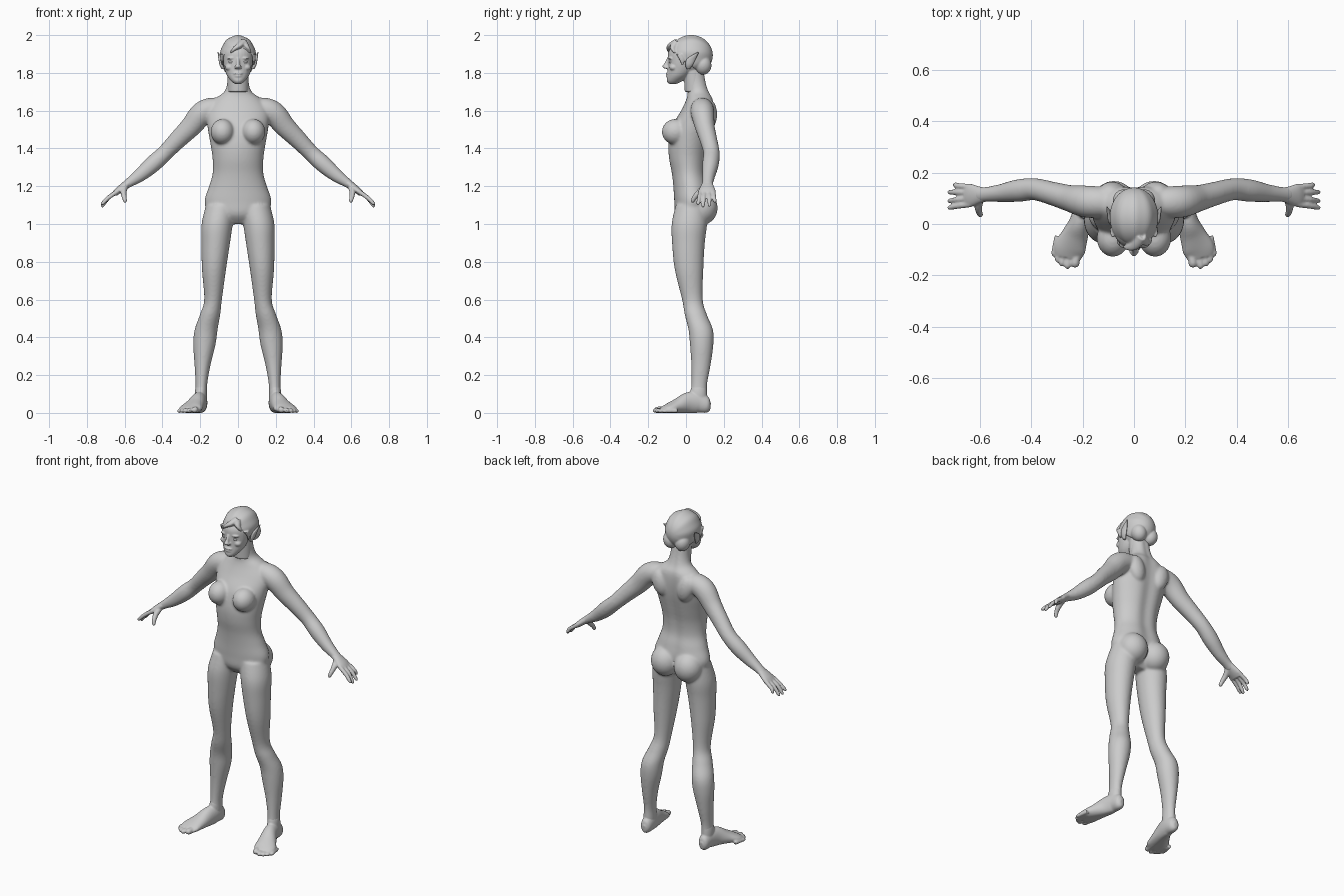
import bpy, bmesh, math
from mathutils import Vector, Matrix

skin = bpy.data.materials.new("plain_grey")
skin.diffuse_color = (0.6, 0.6, 0.6, 1)


def spline(rings, steps):
    """Catmull-Rom interpolation of (x, y, z, radius_a, radius_b) rings."""
    out = []
    for i in range(len(rings) - 1):
        p0, p3 = rings[max(i - 1, 0)], rings[min(i + 2, len(rings) - 1)]
        for k in range(steps):
            t = k / steps
            out.append([0.5 * (2 * b + (c - a) * t + (2 * a - 5 * b + 4 * c - d) * t * t
                               + (3 * b - a - 3 * c + d) * t ** 3)
                        for a, b, c, d in zip(p0, rings[i], rings[i + 1], p3)])
    return out + [list(rings[-1])]


def loft(bm, rings, level=True, both=False, groove=0.0, steps=5, n=28):
    """Skin over rings: level rings are horizontal, others follow the path."""
    rings = spline(rings, steps)
    for s in (1, -1) if both else (1,):
        loops = []
        for i, r in enumerate(rings):
            u, v = Vector((1, 0, 0)), Vector((0, 1, 0))
            if not level:
                t = Vector(rings[min(i + 1, len(rings) - 1)][:3]) - Vector(rings[max(i - 1, 0)][:3])
                u = t.cross(Vector((0, 0, 1))).normalized()
                v = u.cross(t).normalized()
            loop = []
            for k in range(n):
                a = math.tau * k / n
                c, d = math.cos(a), math.sin(a)
                if d > 0:                                # spine hollow
                    d *= 1 - groove * math.exp(-(c / 0.28) ** 2)
                p = Vector(r[:3]) + u * c * max(r[3], .001) + v * d * max(r[4], .001)
                loop.append(bm.verts.new((p.x * s, p.y, max(p.z, 0.0))))
            loops.append(loop)
        for a, b in zip(loops, loops[1:]):
            for k in range(n):
                bm.faces.new((a[k], a[(k + 1) % n], b[(k + 1) % n], b[k]))
        bm.faces.new(loops[0])
        bm.faces.new(loops[-1])


def blob(bm, c, r, both=False, tilt=0.0):
    """Ellipsoid, optionally repeated on the other side."""
    for s in (1, -1) if both else (1,):
        m = (Matrix.Translation((c[0] * s, c[1], c[2])) @ Matrix.Rotation(tilt * s, 4, 'Y')
             @ Matrix.Diagonal((*r, 1)))
        bmesh.ops.create_uvsphere(bm, u_segments=28, v_segments=18, radius=1, matrix=m)


def finish(name, bm, voxel=0, smooth=0):
    bmesh.ops.recalc_face_normals(bm, faces=bm.faces)
    me = bpy.data.meshes.new(name)
    bm.to_mesh(me)
    bm.free()
    for p in me.polygons:
        p.use_smooth = True
    me.materials.append(skin)
    ob = bpy.data.objects.new(name, me)
    bpy.context.collection.objects.link(ob)
    if voxel:
        mod = ob.modifiers.new("fuse", 'REMESH')
        mod.mode, mod.voxel_size, mod.use_smooth_shade = 'VOXEL', voxel, True
        mod = ob.modifiers.new("soften", 'SMOOTH')
        mod.factor, mod.iterations = 0.5, smooth
    return ob


# body: torso and neck
bm = bmesh.new()
loft(bm, [(0, .025, 1.0, .07, .04), (0, .025, 1.05, .15, .08), (0, .035, 1.12, .177, .097),
          (0, .027, 1.2, .153, .094), (0, .015, 1.27, .134, .09), (0, .01, 1.35, .135, .1),
          (0, .018, 1.43, .147, .11), (0, .038, 1.52, .162, .11), (0, .064, 1.6, .165, .09),
          (0, .075, 1.66, .125, .073), (0, .067, 1.70, .073, .058), (0, .055, 1.75, .057, .054),
          (0, .045, 1.82, .055, .052)], groove=0.14, n=48)
blob(bm, (.082, -.056, 1.488), (.063, .072, .068), True)         # chest
blob(bm, (.078, .083, 1.085), (.084, .085, .09), True)           # seat
blob(bm, (.085, .125, 1.58), (.05, .04, .08), True, 0.25)        # shoulder blades
# body: legs
loft(bm, [(.09, .03, 1.1, .08, .085), (.11, .018, 1.0, .083, .094), (.118, .013, .9, .076, .087),
          (.127, .016, .76, .064, .076), (.132, .034, .6, .047, .055), (.148, .052, .52, .054, .059),
          (.169, .078, .44, .061, .065), (.178, .083, .36, .059, .062), (.188, .079, .25, .042, .051),
          (.194, .07, .15, .031, .042), (.196, .066, .08, .032, .046), (.197, .066, .04, .03, .044)],
     both=True)
# body: arms
loft(bm, [(.06, .085, 1.62, .045, .04), (.13, .085, 1.612, .06, .058), (.19, .088, 1.585, .062, .063),
          (.25, .1, 1.515, .052, .056), (.315, .118, 1.45, .046, .049), (.385, .135, 1.378, .043, .043),
          (.45, .13, 1.318, .044, .045), (.52, .12, 1.258, .035, .036), (.578, .115, 1.218, .029, .025),
          (.61, .113, 1.195, .032, .021)], level=False, both=True)
finish("body", bm, 0.0065, 12)

# hands
bm = bmesh.new()
loft(bm, [(.57, .115, 1.223, .026, .021), (.60, .113, 1.203, .033, .02), (.635, .112, 1.176, .045, .018),
          (.655, .112, 1.158, .043, .014)], level=False, both=True)
for base, tip, z in ((.077, .064, 1.1), (.1, .09, 1.088), (.123, .124, 1.092), (.144, .153, 1.112)):
    x = .722 if z < 1.11 else .702
    loft(bm, [(.635, base, 1.175, .012, .012), (.685, (base + tip) / 2, 1.14, .0115, .0115),
              (x - .006, tip, z + .01, .0095, .0095), (x, tip, z, .004, .004)],
         level=False, both=True, n=12)
loft(bm, [(.6, .1, 1.195, .018, .016), (.606, .07, 1.168, .016, .016), (.602, .045, 1.14, .0125, .0125),
          (.597, .035, 1.12, .01, .01), (.595, .032, 1.113, .004, .004)], level=False, both=True, n=12)
finish("hands", bm, 0.0045, 4)

# feet
bm = bmesh.new()
loft(bm, [(.195, .13, .035, .012, .02), (.196, .112, .038, .03, .04), (.198, .065, .055, .036, .056),
          (.21, .01, .052, .041, .056), (.23, -.045, .036, .052, .04), (.25, -.095, .023, .062, .026),
          (.258, -.13, .015, .052, .015)], level=False, both=True)
loft(bm, [(.197, .068, .03, .03, .044), (.197, .066, .1, .032, .045), (.195, .069, .14, .029, .04)],
     both=True)
for x, y, r in ((.23, -.158, .017), (.259, -.164, .0135), (.28, -.154, .0125),
                (.297, -.138, .012), (.311, -.116, .011)):
    loft(bm, [(x - .012, y + .07, r, r, r), (x - .003, y + .02, r, r, r),
              (x, y, r * .9, r, r * .9), (x + .001, y - .011, r * .8, r * .4, r * .4)],
         level=False, both=True, n=14)
finish("feet", bm, 0.0045, 4)

# head: skull, jaw and face features
bm = bmesh.new()
blob(bm, (0, .025, 1.888), (.082, .108, .1))
loft(bm, [(0, -.07, 1.742, .018, .02), (0, -.06, 1.757, .036, .042), (0, -.04, 1.785, .058, .06),
          (0, -.025, 1.82, .071, .072), (0, -.02, 1.86, .078, .076), (0, -.015, 1.91, .078, .078),
          (0, 0, 1.95, .06, .07)])
loft(bm, [(0, .045, 1.7, .055, .052), (0, .04, 1.82, .056, .053)])        # neck core
loft(bm, [(0, -.09, 1.88, .009, .01), (0, -.103, 1.85, .0095, .012), (0, -.112, 1.833, .015, .014),
          (0, -.104, 1.822, .011, .008)], n=16)                            # nose
blob(bm, (.011, -.104, 1.829), (.009, .011, .007), True)                   # nostrils
blob(bm, (0, -.096, 1.7965), (.025, .011, .0065))                          # upper lip
blob(bm, (0, -.095, 1.783), (.021, .011, .0065))                           # lower lip
blob(bm, (0, -.083, 1.757), (.022, .018, .015))                            # chin
blob(bm, (.034, -.079, 1.878), (.026, .016, .007), True, 0.08)             # brows
blob(bm, (.044, -.066, 1.829), (.024, .022, .018), True)                   # cheeks
finish("head", bm, 0.004, 4)

# eyes
bm = bmesh.new()
blob(bm, (.034, -.077, 1.857), (.016, .014, .008), True)
finish("eyes", bm)

# ears, long and pointed
bm = bmesh.new()
loft(bm, [(.078, .012, 1.82, .008, .008), (.088, .016, 1.842, .01, .02), (.094, .027, 1.872, .009, .024),
          (.1, .046, 1.893, .006, .015), (.106, .066, 1.91, .002, .003)], both=True, n=16)
finish("ears", bm)

# hair: combed cap cut from hairline to nape, with fringe and side locks
bm = bmesh.new()
bmesh.ops.create_uvsphere(bm, u_segments=72, v_segments=36, radius=1)
for v in bm.verts:
    a = math.atan2(v.co.x, v.co.z)
    wave = 1 + .014 * math.cos(9 * a) * (1 - v.co.y ** 2)
    v.co = Vector((v.co.x * .094, v.co.y * .115 + .027, v.co.z * .106 + 1.893))
    v.co = Vector((0, .027, 1.893)) + (v.co - Vector((0, .027, 1.893))) * wave
cut = bmesh.ops.bisect_plane(bm, geom=bm.verts[:] + bm.edges[:] + bm.faces[:],
                             plane_co=(0, -.09, 1.925), plane_no=(0, -.135, -.18), clear_outer=True)
bmesh.ops.holes_fill(bm, edges=[e for e in bm.edges if e.is_boundary])
loft(bm, [(.082, -.035, 1.9, .01, .018), (.086, -.022, 1.87, .007, .014), (.083, -.018, 1.84, .003, .005)],
     both=True, n=14)
loft(bm, [(.03, -.05, 1.968, .02, .014), (.005, -.08, 1.945, .02, .014), (-.022, -.09, 1.925, .014, .01),
          (-.04, -.088, 1.905, .004, .004)], level=False, n=14)
loft(bm, [(.03, -.055, 1.965, .02, .014), (.05, -.07, 1.935, .016, .012), (.066, -.06, 1.908, .007, .007)],
     level=False, n=14)
blob(bm, (.04, .09, 1.84), (.042, .045, .05), True, 0.2)
finish("hair", bm, 0.0045, 3)
